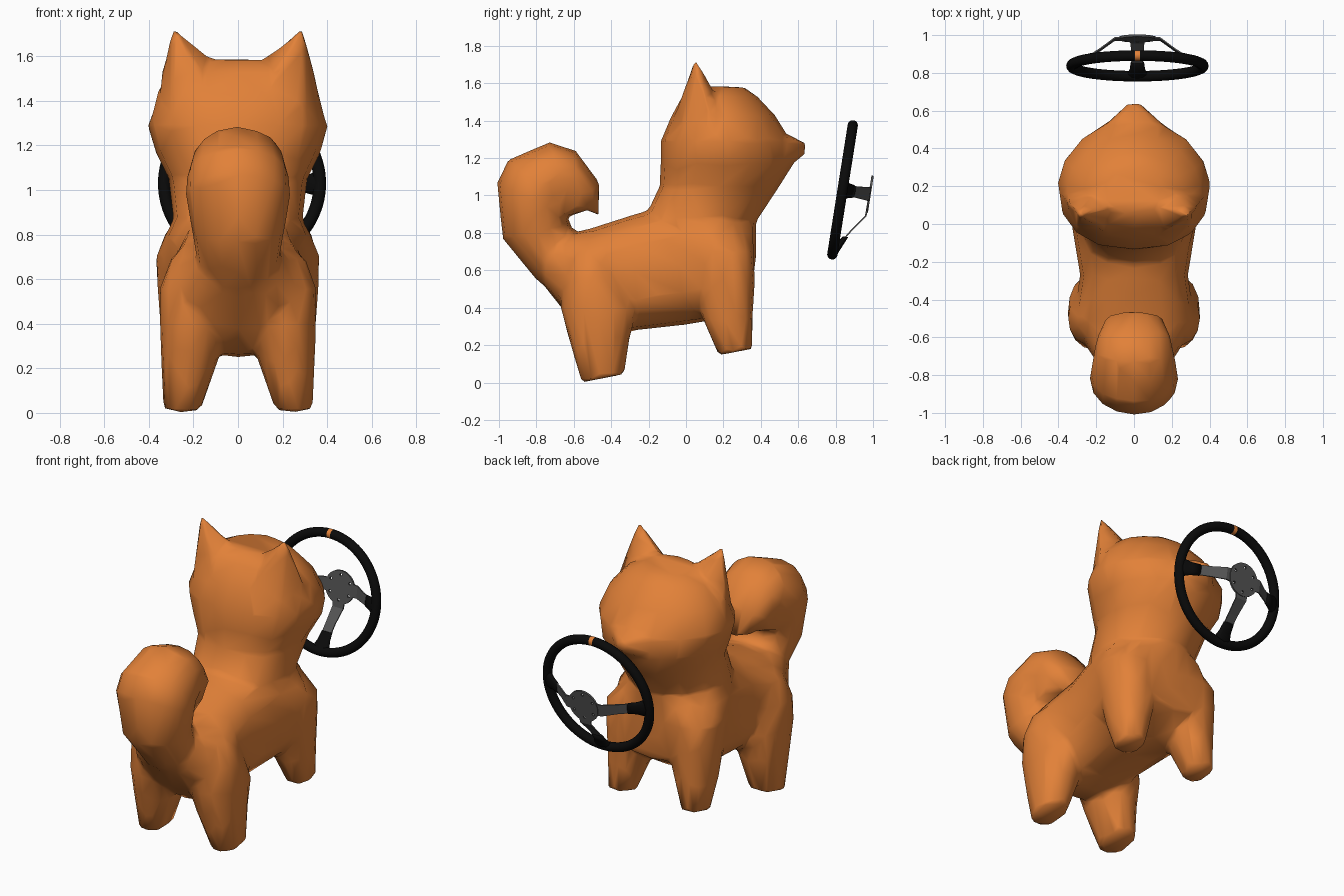
import bpy, bmesh, math
from mathutils import Matrix, Vector

if "Cube" in bpy.data.objects:
    bpy.data.objects.remove(bpy.data.objects["Cube"])


def material(name, rgb):
    m = bpy.data.materials.new(name)
    m.diffuse_color = (*rgb, 1)
    m.use_nodes = True
    m.node_tree.nodes["Principled BSDF"].inputs["Base Color"].default_value = m.diffuse_color
    return m


ORANGE = material("orange", (0.76, 0.22, 0.04))
BLACK = material("black", (0.003, 0.003, 0.003))
GREY = material("grey", (0.085, 0.085, 0.085))


def loft(bm, rings, side=1, n=16, offset=0.0, power=0.88, front=None, matrix=Matrix()):
    """Skin rounded rings; each ring is (y1, z1, y2, z2, half width[, centre x]).
    power sets how boxy a ring is, front the same for its y2 half."""
    loops = []
    for r in rings:
        y1, z1, y2, z2, hw = r[:5]
        x0 = (r[5] if len(r) > 5 else 0) * side
        mid = Vector((x0, (y1 + y2) / 2, (z1 + z2) / 2))
        d = Vector((0, (y2 - y1) / 2, (z2 - z1) / 2))
        loop = []
        for i in range(n):
            a = 2 * math.pi * i / n + offset
            p = front if front and math.sin(a) > 0 else power
            c, s = (math.copysign(abs(f(a)) ** p, f(a)) for f in (math.cos, math.sin))
            loop.append(bm.verts.new(matrix @ (mid + Vector((hw * c, 0, 0)) + d * s)))
        loops.append(loop)
    for a, b in zip(loops, loops[1:]):
        for i in range(n):
            j = (i + 1) % n
            bm.faces.new((a[i], a[j], b[j], b[i]))
    bm.faces.new(loops[0])
    bm.faces.new(loops[-1])


def finish(name, bm, mat, matrix=Matrix()):
    bmesh.ops.recalc_face_normals(bm, faces=bm.faces[:])
    me = bpy.data.meshes.new(name)
    bm.to_mesh(me)
    bm.free()
    me.materials.append(mat)
    ob = bpy.data.objects.new(name, me)
    ob.matrix_world = matrix
    bpy.context.collection.objects.link(ob)
    return ob


# --- animal body: overlapping lofts fused into one soft low-poly skin
bm = bmesh.new()
# torso, with the rump sloping into the tail
loft(bm, [(-.76, .76, -.76, .52, .18), (-.65, .79, -.65, .38, .25), (-.52, .82, -.52, .26, .32),
          (-.38, .865, -.38, .25, .30), (-.27, .90, -.27, .28, .285),
          (0, .97, 0, .31, .33), (.18, .95, .18, .34, .36), (.36, .86, .36, .45, .22)], power=.78)
# neck and head
loft(bm, [(.0, .60, .37, .60, .35), (-.05, .70, .375, .70, .37),
          (-.22, .88, .375, .86, .29), (-.14, 1.05, .50, 1.05, .31),
          (-.135, 1.17, .575, 1.17, .37), (-.135, 1.29, .56, 1.29, .405),
          (-.08, 1.42, .475, 1.43, .355), (-.02, 1.53, .38, 1.53, .26),
          (.05, 1.585, .31, 1.58, .15)], power=.82, front=1.1)
# nose
loft(bm, [(.46, 1.35, .46, 1.13, .22), (.57, 1.315, .57, 1.17, .11),
          (.64, 1.28, .64, 1.225, .03)])
# curled tail: outer edge to inner edge
loft(bm, [(-.58, .38, -.43, .75, .19), (-.80, .55, -.58, .79, .18),
          (-.98, .77, -.62, .84, .205), (-1.01, 1.07, -.63, .88, .235),
          (-.95, 1.19, -.62, .91, .23), (-.73, 1.285, -.60, .93, .21),
          (-.59, 1.24, -.58, .94, .19), (-.465, 1.07, -.57, .945, .16),
          (-.465, .89, -.56, .945, .10)], power=.97)
# solid inside of the curl
loft(bm, [(-.76, .90, -.59, .90, .17), (-.76, .95, -.50, .93, .17),
          (-.76, 1.03, -.48, 1.03, .19), (-.76, 1.13, -.51, 1.13, .165)])
for side in (-1, 1):
    # hind leg
    loft(bm, [(-.56, .0, -.33, .045, .085, .25), (-.63, .25, -.30, .25, .13, .215),
              (-.67, .40, -.26, .40, .15, .20), (-.65, .56, -.35, .56, .16, .19),
              (-.60, .70, -.40, .70, .13, .17)], side)
    # front leg
    loft(bm, [(.175, .145, .355, .18, .075, .25), (.09, .34, .355, .34, .115, .23),
              (.03, .55, .37, .55, .15, .21), (.04, .70, .36, .70, .155, .215),
              (.10, .84, .30, .84, .08, .17)], side)
    # ear, flush with the back and side of the head
    tip = bm.verts.new((side * .294, .05, 1.735))
    base = [bm.verts.new((side * x, y, z)) for x, y, z in
            ((.09, .10, 1.57), (.22, .18, 1.50), (.395, .17, 1.31),
             (.30, -.03, 1.31), (.11, -.065, 1.42))]
    mid = bm.verts.new((side * .19, .14, 1.36))
    for i in range(5):
        bm.faces.new((base[i], base[(i + 1) % 5], tip))
        bm.faces.new((base[(i + 1) % 5], base[i], mid))
body = finish("animal_body", bm, ORANGE)
rm = body.modifiers.new("fuse", 'REMESH')
rm.mode, rm.voxel_size, rm.use_smooth_shade = 'VOXEL', 0.018, True
sm = body.modifiers.new("soften", 'SMOOTH')
sm.factor, sm.iterations = 0.5, 4
dec = body.modifiers.new("low_poly", 'DECIMATE')
dec.ratio = 0.03

# --- steering wheel, built in its own tilted frame
wheel = Matrix.Translation((.018, .837, 1.03)) @ Matrix.Rotation(math.radians(81), 4, 'X')

# rim with a coloured centre mark at the top
bpy.ops.mesh.primitive_torus_add(major_segments=90, minor_segments=14,
                                 major_radius=.349, minor_radius=.028)
rim = bpy.context.object
rim.name = "wheel_rim"
rim.matrix_world = wheel
rim.data.materials.append(BLACK)
rim.data.materials.append(ORANGE)
for p in rim.data.polygons:
    p.use_smooth = True
    if p.center.y > 0 and abs(math.atan2(p.center.x, p.center.y)) < math.radians(1.5):
        p.material_index = 1

# three bent spokes and their padded rim ends
spokes, pads = bmesh.new(), bmesh.new()
for deg in (-90, 90, 180):
    turn = Matrix.Rotation(math.radians(deg), 4, 'Z')
    loft(spokes, [(r, z - .006, r, z + .006, hw) for r, z, hw in
                  ((.03, -.147, .06), (.12, -.144, .05), (.20, -.085, .042), (.31, -.015, .042))],
         n=4, offset=math.pi / 4, matrix=turn)
    loft(pads, [(r, z - hd, r, z + hd, hw) for r, z, hw, hd in
                ((.245, -.055, .036, .014), (.29, -.03, .040, .020),
                 (.33, -.006, .055, .026), (.352, 0, .065, .026))],
         n=12, matrix=turn)
finish("wheel_spokes", spokes, GREY, wheel)
pad = finish("spoke_pads", pads, BLACK, wheel)
for p in pad.data.polygons:
    p.use_smooth = True

# hub plate with a ring of bolt holes
bm = bmesh.new()
bmesh.ops.create_cone(bm, cap_ends=True, segments=32, radius1=.1, radius2=.1, depth=.012,
                      matrix=Matrix.Translation((0, 0, -.147)))
plate = finish("hub_plate", bm, GREY, wheel)
bm = bmesh.new()
for i in range(6):
    a = math.radians(60 * i + 30)
    bmesh.ops.create_cone(bm, cap_ends=True, segments=10, radius1=.008, radius2=.008, depth=.08,
                          matrix=Matrix.Translation((.075 * math.cos(a), .075 * math.sin(a), -.147)))
cutter = finish("hole_cutter", bm, GREY, wheel)
cutter.hide_render = True
cutter.display_type = 'WIRE'
for ob in (plate, bpy.data.objects["wheel_spokes"]):
    cut = ob.modifiers.new("holes", 'BOOLEAN')
    cut.operation, cut.object, cut.solver = 'DIFFERENCE', cutter, 'EXACT'
    cut.use_self = True
